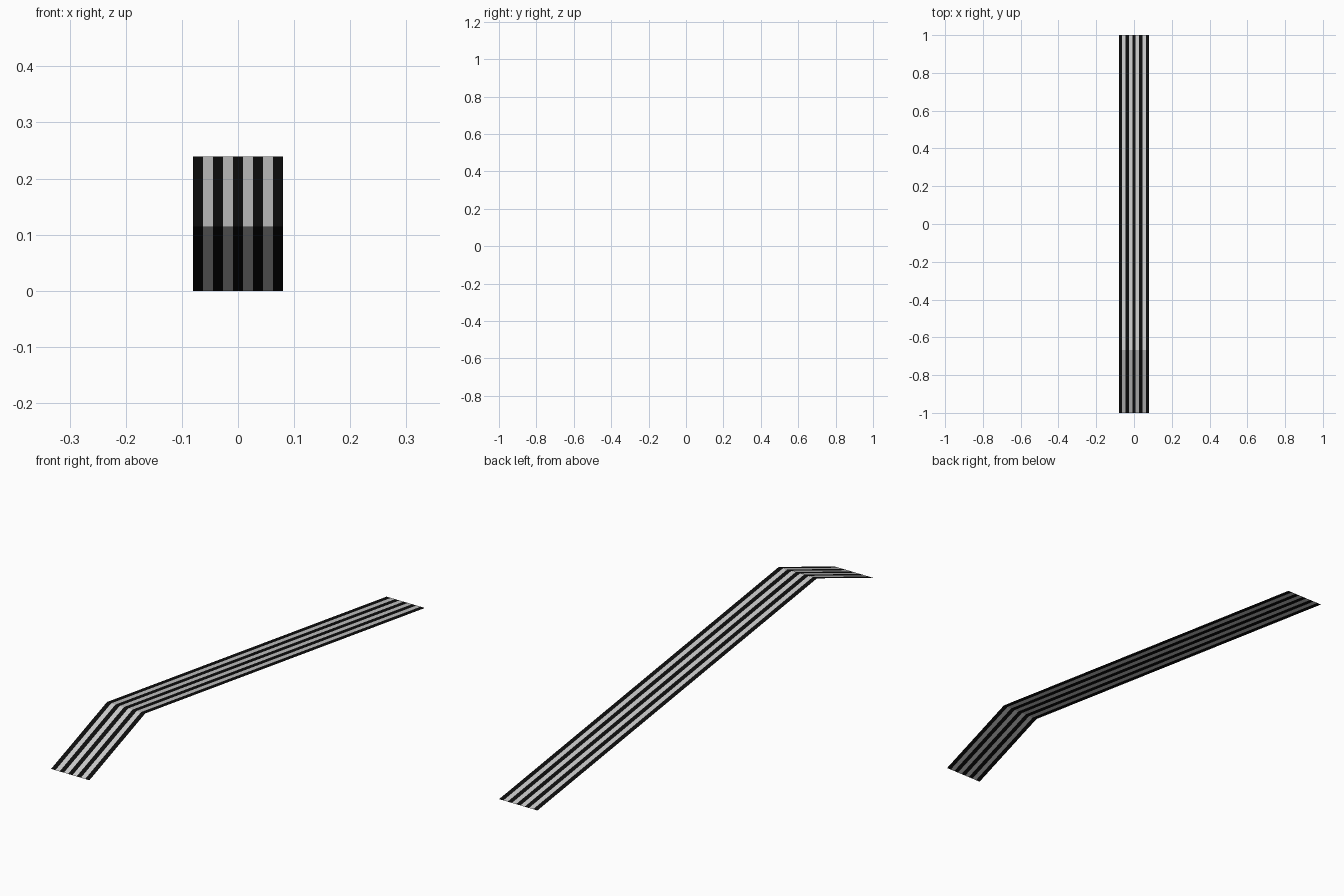
import bpy, bmesh

if "Cube" in bpy.data.objects:
    bpy.data.objects.remove(bpy.data.objects["Cube"])

# Side profile (y, z): front lip, bend, low back end
PROFILE = [(-1.0, 0.114), (-0.667, 0.239), (1.0, 0.0)]
HALF_WIDTH = 0.08
STRIPES = 9

black = bpy.data.materials.new("black")
black.diffuse_color = (0.004, 0.004, 0.004, 1)
black.use_nodes = True
black.node_tree.nodes["Principled BSDF"].inputs["Base Color"].default_value = black.diffuse_color


def stripe(name, x0, x1, material=None):
    """Sweep the bent profile across one stripe's width as a thin sheet."""
    bm = bmesh.new()
    rows = [[bm.verts.new((x, y, z)) for x in (x0, x1)] for y, z in PROFILE]
    for (a, b), (d, c) in zip(rows, rows[1:]):
        bm.faces.new((a, b, c, d))
    mesh = bpy.data.meshes.new(name)
    bm.to_mesh(mesh)
    bm.free()
    if material:
        mesh.materials.append(material)
    obj = bpy.data.objects.new(name, mesh)
    bpy.context.collection.objects.link(obj)


# Alternating black and grey lengthwise stripes, black at both edges
w = 2 * HALF_WIDTH / STRIPES
for i in range(STRIPES):
    x = -HALF_WIDTH + i * w
    dark = i % 2 == 0
    stripe(f"{'black' if dark else 'grey'}_stripe_{i + 1}", x, x + w, black if dark else None)
